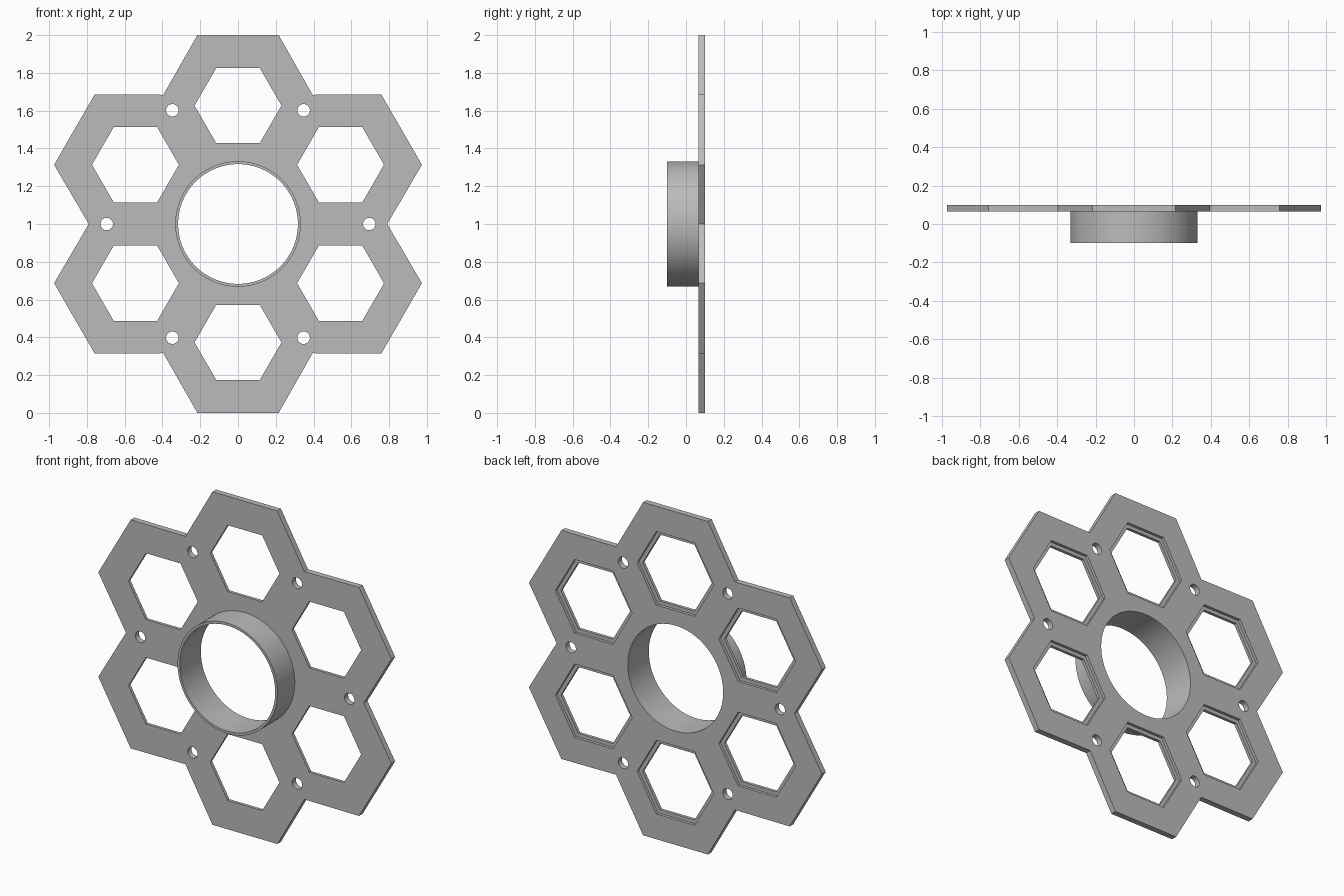
import bpy, bmesh
from math import cos, sin, radians, pi

if "Cube" in bpy.data.objects:
    bpy.data.objects.remove(bpy.data.objects["Cube"])

FRONT, LEDGE, BACK = 0.065, 0.083, 0.10   # plate depths along y
RIM = -0.10                               # front end of the collar
CELL, HEX = 0.627, 0.4307                 # cell centre distance, cell radius
NOTCH = 0.79

bm = bmesh.new()


def polar(r, deg, cx=0.0, cz=0.0):
    return (cx + r * cos(radians(deg)), cz + r * sin(radians(deg)))


def ngon(n, r, cx=0.0, cz=0.0):
    return [polar(r, 360 * i / n, cx, cz) for i in range(n)]


def loop(points, y):
    """Closed ring of vertices in the plane at depth y."""
    vs = [bm.verts.new((x, y, z + 1.0)) for x, z in points]
    for i, v in enumerate(vs):
        bm.edges.new((v, vs[i - 1]))
    return vs


def wall(a, b):
    """Band of quads between two matching rings."""
    for i in range(len(a)):
        bm.faces.new((a[i - 1], a[i], b[i], b[i - 1]))


def cap(rings, ny):
    """Flat face bounded by the first ring, with the others as holes."""
    edges = []
    for vs in rings:
        edges += [bm.edges.get((v, vs[i - 1])) for i, v in enumerate(vs)]
    bmesh.ops.triangle_fill(bm, edges=edges, use_beauty=True, normal=(0, ny, 0))


# Flower outline of six merged hexagons
outline = []
for k in range(6):
    t = 30 + 60 * k
    c = polar(CELL, t)
    outline += [polar(HEX, t - 30, *c), polar(HEX, t + 30, *c), polar(NOTCH, t + 30)]
front, back = [loop(outline, FRONT)], [loop(outline, BACK)]
wall(front[0], back[0])

for k in range(6):
    # Hexagonal window with a wider pocket on the back
    c = polar(CELL, 30 + 60 * k)
    f = loop(ngon(6, 0.23, *c), FRONT)
    inner = loop(ngon(6, 0.23, *c), LEDGE)
    outer = loop(ngon(6, 0.255, *c), LEDGE)
    b = loop(ngon(6, 0.255, *c), BACK)
    wall(f, inner)
    wall(inner, outer)
    wall(outer, b)
    front.append(f)
    back.append(b)
    # Screw hole between neighbouring cells
    hole = ngon(32, 0.033, *polar(0.695, 60 * k))
    f, b = loop(hole, FRONT), loop(hole, BACK)
    wall(f, b)
    front.append(f)
    back.append(b)

# Central collar: outside, rim and bore
base = loop(ngon(96, 0.332), FRONT)
rim_out = loop(ngon(96, 0.332), RIM)
rim_in = loop(ngon(96, 0.317), RIM)
bore = loop(ngon(96, 0.317), BACK)
wall(base, rim_out)
wall(rim_out, rim_in)
wall(rim_in, bore)
front.append(base)
back.append(bore)

cap(front, -1)
cap(back, 1)
bmesh.ops.recalc_face_normals(bm, faces=bm.faces[:])

mesh = bpy.data.meshes.new("hexagon_plate_with_collar")
bm.to_mesh(mesh)
bm.free()
obj = bpy.data.objects.new("hexagon_plate_with_collar", mesh)
bpy.context.collection.objects.link(obj)

grey = bpy.data.materials.new("plain_grey")
grey.diffuse_color = (0.5, 0.5, 0.5, 1)
grey.use_nodes = True
grey.node_tree.nodes["Principled BSDF"].inputs["Base Color"].default_value = grey.diffuse_color
mesh.materials.append(grey)

bpy.context.view_layer.objects.active = obj
obj.select_set(True)
bpy.ops.object.shade_smooth_by_angle(angle=radians(30))
